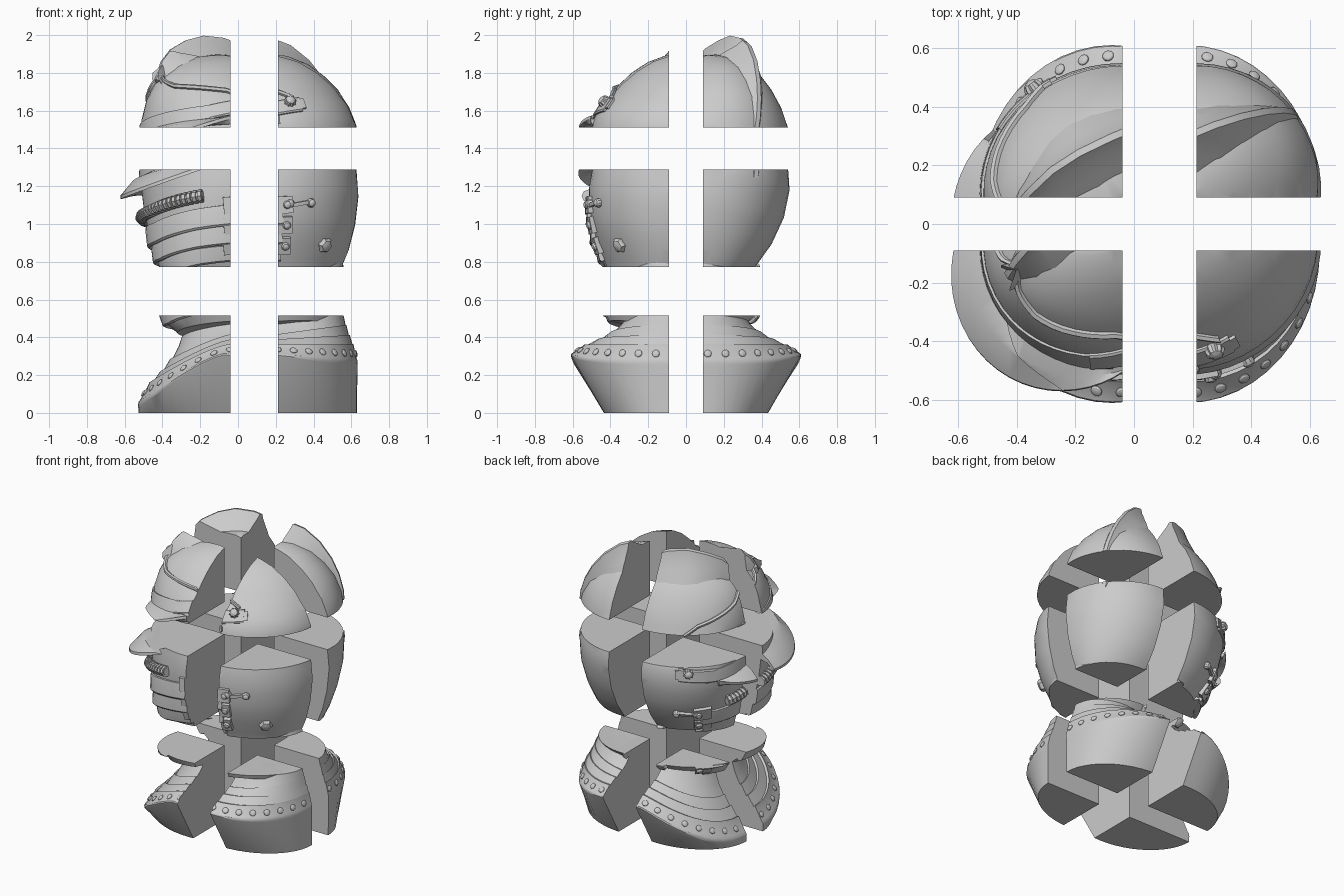
import bpy, bmesh
from math import sin, cos, pi, radians
from mathutils import Matrix, Vector

if "Cube" in bpy.data.objects:
    bpy.data.objects.remove(bpy.data.objects["Cube"])

parts = {}
# head is turned and leaning relative to the collar
HEAD = (Matrix.Translation((.05, .018, .95)) @ Matrix.Rotation(radians(27), 4, 'Z')
        @ Matrix.Rotation(radians(-12), 4, 'X'))
ID = Matrix()


def loft(name, rows, mat=HEAD):
    """Closed solid through a list of equal-length vertex loops."""
    bm = parts.setdefault(name, bmesh.new())
    vs = [[bm.verts.new(mat @ Vector(p)) for p in r] for r in rows]
    n = len(vs[0])
    for a, b in zip(vs, vs[1:]):
        for i in range(n):
            bm.faces.new((a[i], a[(i + 1) % n], b[(i + 1) % n], b[i]))
    bm.faces.new(vs[0])
    bm.faces.new(vs[-1][::-1])


# head levels: height, front reach, back reach, half width
LEVELS = [(-.52, .31, .31, .23), (-.46, .37, .345, .265), (-.38, .40, .385, .325),
          (-.25, .425, .428, .39), (-.1, .435, .458, .43), (.05, .44, .462, .432),
          (.15, .43, .44, .405), (.25, .40, .395, .345), (.33, .355, .33, .28),
          (.40, .27, .25, .205), (.45, .16, .15, .12), (.47, .05, .05, .04)]


def surf(deg, z, out=0.0):
    """Point on the head; deg = 0 at the face, positive to +y."""
    z = max(LEVELS[0][0], min(LEVELS[-1][0], z))
    for a, b in zip(LEVELS, LEVELS[1:]):
        if z <= b[0]:
            break
    t = (z - a[0]) / (b[0] - a[0])
    f, k, w = [a[i] + (b[i] - a[i]) * t for i in (1, 2, 3)]
    c, s = cos(radians(deg)), sin(radians(deg))
    if s < 0:
        w *= 1 - .07 * min(1, max(0, (z - .05) / .15))
    return Vector((-c * (f if c > 0 else k) - c * out, s * (w + out), z))


def normal(deg, z):
    n = (surf(deg + 2, z) - surf(deg - 2, z)).cross(surf(deg, z + .02) - surf(deg, z - .02))
    n.normalize()
    return n if n.dot(surf(deg, z)) > 0 else -n


def band(name, path, section):
    """Sweep a (height, outward) section along (deg, z) points on the head."""
    rows = []
    for d, z in path:
        n = normal(d, z)
        side = Vector((sin(radians(d)), cos(radians(d)), 0))
        up = n.cross(side).normalized()
        up = up if up.z > 0 else -up
        rows.append([surf(d, z) + up * h + n * o for h, o in section])
    loft(name, rows)


def path(pts, steps=6):
    """Straight subdivision of a (deg, z) path."""
    r = [tuple(pts[0])]
    for p, q in zip(pts, pts[1:]):
        r += [(p[0] + (q[0] - p[0]) * i / steps, p[1] + (q[1] - p[1]) * i / steps)
              for i in range(1, steps + 1)]
    return r


def roll(r):
    """Rounded section for the ribbed roll."""
    return [(r * cos(k * pi / 4), .012 + r * 1.2 * sin(k * pi / 4)) for k in range(8)]


def dome(name, pos, nrm, r, h, lobes=0, mat=HEAD):
    """Rivet, or a fluted rosette when lobes is set."""
    q = Vector(nrm).to_track_quat('Z', 'Y')
    n = lobes * 2 or 10
    rows = []
    for k, zz in ((1, -.25), (1, .25), (.8, .7), (.4, .95), (.12, 1)):
        rows.append([Vector(pos) + q @ Vector((
            r * k * (.82 if lobes and i % 2 else 1) * cos(2 * pi * i / n),
            r * k * (.82 if lobes and i % 2 else 1) * sin(2 * pi * i / n), zz * h))
            for i in range(n)])
    loft(name, rows, mat)


# helmet bowl and lower face
loft('helmet_bowl', [[surf(i * 7.5, z) for i in range(48)] for z in
                     (-.52, -.46, -.38, -.31, -.25, -.17, -.1, -.02, .05, .1, .15, .2, .25,
                      .29, .33, .365, .40, .425, .45, .47)])

# crest comb along the middle of the bowl
RIDGE = [(-.37, .34), (-.32, .44), (-.25, .51), (-.15, .56), (-.04, .587), (.08, .575),
         (.19, .535), (.29, .455), (.37, .35), (.42, .25), (.45, .15), (.46, .05)]
SECT = [(.70, -.15), (.85, -.08), (.94, -.035), (1, -.012), (1, .012), (.94, .03),
        (.85, .07), (.70, .14)]
loft('comb', [[(x * k, y + .05 * min(1, (x + .37) / .25), z * k) for k, y in SECT]
              for x, z in RIDGE])

# collar: lames stepping from the neck out to the rim, then a tapering solid base
N = 48


def collar(i, t, s):
    a = 2 * pi * i / N
    f = -cos(a)
    fr, bk = max(f, 0) ** 1.3, max(-f, 0)
    z0 = .45 - .10 * fr + .07 * bk
    z1 = .30 - .275 * fr - .05 * bk
    cx, rx, ry = .12 - .07 * t, .31 + .145 * t, .26 + .26 * t
    return Vector((cx + rx * cos(a), ry * sin(a), z0 + (z1 - z0) * s))


STEPS = [(-.15, -.3), (0, 0), (.17, .22), (.21, .20), (.40, .42), (.45, .40),
         (.66, .60), (.72, .58), (.74, .62), (.94, .86), (.985, .90), (1, .95), (.99, 1.0)]
loft('collar', [[collar(i, t, s) for i in range(N)] for t, s in STEPS]
     + [[(.05 + .452 * cos(2 * pi * i / N), .345 * sin(2 * pi * i / N), 0) for i in range(N)]], ID)
for i in range(32):
    j = i * N / 32 + .4
    p = collar(j, .86, .765)
    n = (collar(j + .5, .86, .765) - collar(j - .5, .86, .765)).cross(
        collar(j, .94, .86) - collar(j, .74, .62))
    dome('collar_rivets', p, n if n.z > 0 else -n, .02, .01, 0, ID)

# peak over the eyes
rows = []
for i in range(-14, 12):
    d = i * 5
    w = max(0, cos(radians((d + 7) * 1.4)))
    z = .05 - .105 * w ** 1.2
    p = surf(d, .07, -.05)
    m = surf(d, .03, .008 + .06 * w)
    q = surf(d, z, .01 + .135 * w ** .9)
    u = Vector((0, 0, .009))
    rows.append([p + u * 2, m + u, q + u, q - u, m - u * 2, p - u * 5])
loft('peak', rows)

# raised flange arching over the forehead
brow = [(0, .37), (14, .32), (30, .27), (52, .24), (72, .21), (84, .16)]
full = [(-d, z) for d, z in brow[:0:-1]] + brow
band('brow_flange', path(full, 4), [(-.012, -.02), (-.012, .012), (0, .02), (.012, .012), (.012, -.02)])
band('brow_tip', path([(-10, .33), (-3, .37), (6, .34)], 4),
     [(-.03, -.02), (-.015, .03), (.012, .05), (.016, -.02)])

# forehead plate just above the peak
band('brow_plate', path([(-66, .10), (0, .10), (66, .10)], 10),
     [(-.05, -.02), (-.05, .01), (.0, .01), (.03, .008), (.03, -.02)])

# stepped chin lames
for z, h, o in ((-.24, .055, .026), (-.335, .052, .03), (-.425, .045, .024)):
    band('chin_lames', path([(-70, z), (-40, z - .004), (0, z - .02), (40, z - .004), (70, z)], 5),
         [(-h, -.03), (-h, o * .7), (-h + .012, o), (h - .012, .012), (h, .008), (h, -.03)])

# details on both sides of the head
for s in (-1, 1):
    # ribbed roll under the eye slit: a core with raised ribs
    band('ribbed_roll', path([(s * 1, -.14), (s * 48, -.125)], 12), roll(.026))
    for i in range(13):
        d, z = s * (2 + i * 3.7), -.14 + .015 * i / 13
        band('ribbed_roll', [(d - 1.2, z), (d + 1.2, z)], roll(.035))
    # pivot plate and rosette with its arm to the peak
    band('pivot_plate', path([(s * 56, .09), (s * 88, .12)]),
         [(-.045, -.02), (-.045, .008), (-.037, .014), (.037, .014), (.045, .008), (.045, -.02)])
    band('pivot_plate', path([(s * 88, .12), (s * 91, .122)], 1),
         [(-.03, -.02), (-.03, .012), (.03, .012), (.03, -.02)])
    dome('pivot_rosettes', surf(s * 80, .13) + normal(s * 80, .13) * .012,
         normal(s * 80, .13), .034, .032, 9)
    # hinge plates with rivets at the edge of the lames
    for z in (-.39, -.29, -.19):
        band('hinge_plates', path([(s * 62, z), (s * 77, z)], 2),
             [(-.045, -.03), (-.045, .026), (.045, .02), (.045, -.03)])
        dome('hinge_rivets', surf(s * 73, z) + normal(s * 73, z) * .022, normal(s * 73, z), .022, .018)
    # hook latch
    band('hook', path([(s * 73, -.2), (s * 81, -.19), (s * 90, -.18)], 3),
         [(-.01, -.01), (-.01, .018), (.01, .018), (.01, -.01)])
    for d, r in ((75, .026), (91, .024)):
        dome('hook', surf(s * d, -.185) + normal(s * d, -.185) * .006, normal(s * d, -.185), r, .026)
    # flower shaped buckle near the jaw
    dome('jaw_rosettes', surf(s * 109, -.39) + normal(s * 109, -.39) * .004,
         normal(s * 109, -.39), .042, .024, 6)

# cut every part into a 2 x 2 x 3 block grid and spread the blocks apart
INF = 9
XS = [(-INF, .085, -.125), (.085, INF, .128)]
YS = [(-INF, 0, -.09), (0, INF, .09)]
ZS = [(-INF, .515, 0), (.515, 1.03, .258), (1.03, INF, .481)]


def cut(src, limits):
    bm = src.copy()
    for axis, (lo, hi, _) in enumerate(limits):
        for v, sign in ((lo, -1), (hi, 1)):
            if abs(v) == INF or not bm.verts:
                continue
            co, no = Vector(), Vector()
            co[axis], no[axis] = v, sign
            bmesh.ops.bisect_plane(bm, geom=bm.verts[:] + bm.edges[:] + bm.faces[:], dist=1e-5,
                                   plane_co=co, plane_no=no, clear_outer=True)
            bmesh.ops.holes_fill(bm, edges=[e for e in bm.edges if e.is_boundary], sides=0)
    return bm


for name, src in parts.items():
    bmesh.ops.recalc_face_normals(src, faces=src.faces[:])
    for ix, iy, iz in [(x, y, z) for x in (0, 1) for y in (0, 1) for z in (0, 1, 2)]:
        X, Y, Z = XS[ix], YS[iy], ZS[iz]
        bm = cut(src, (X, Y, Z))
        if bm.faces:
            bmesh.ops.translate(bm, verts=bm.verts[:], vec=(X[2], Y[2], Z[2]))
            bmesh.ops.recalc_face_normals(bm, faces=bm.faces[:])
            label = '_'.join((name, ('front', 'back')[iy], ('left', 'right')[ix],
                              ('low', 'middle', 'top')[iz]))
            me = bpy.data.meshes.new(label)
            bm.to_mesh(me)
            ob = bpy.data.objects.new(label, me)
            bpy.context.collection.objects.link(ob)
            ob.select_set(True)
            bpy.context.view_layer.objects.active = ob
        bm.free()
    src.free()
bpy.ops.object.shade_smooth_by_angle(angle=radians(30))
